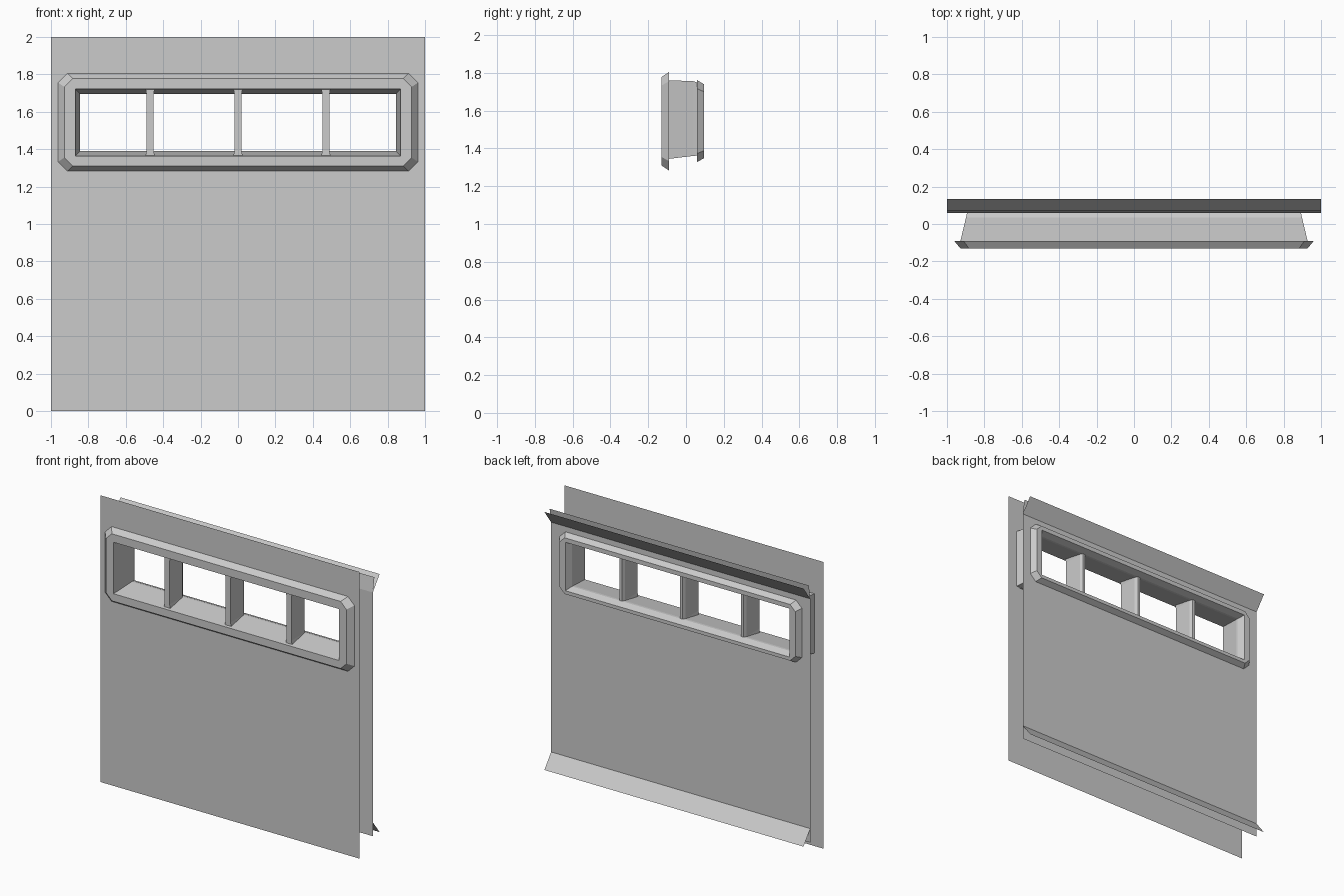
import bpy, bmesh

cube = bpy.data.objects.get("Cube")
if cube:
    bpy.data.objects.remove(cube, do_unlink=True)

grey = bpy.data.materials.new("panel grey")
grey.use_nodes = True
COLOUR = (0.6, 0.6, 0.6, 1)
grey.diffuse_color = COLOUR
grey.node_tree.nodes["Principled BSDF"].inputs["Base Color"].default_value = COLOUR


def ring(y, half, low, high, cut=0.0):
    """Rectangle with chamfered corners, standing at depth y."""
    pts = [(half, low + cut), (half, high - cut), (half - cut, high), (cut - half, high),
           (-half, high - cut), (-half, low + cut), (cut - half, low), (half - cut, low)]
    return [(x, y, z) for x, z in pts]


def loft(name, rings, closed=True, caps=False):
    """Skin a series of equal-length point rows."""
    bm = bmesh.new()
    rows = [[bm.verts.new(p) for p in r] for r in rings]
    n = len(rows[0])
    for a, b in zip(rows, rows[1:]):
        for i in range(n if closed else n - 1):
            j = (i + 1) % n
            bm.faces.new((a[i], a[j], b[j], b[i]))
    if caps:
        bm.faces.new(rows[0])
        bm.faces.new(rows[-1])
    bmesh.ops.remove_doubles(bm, verts=bm.verts, dist=1e-5)
    bmesh.ops.recalc_face_normals(bm, faces=bm.faces)
    mesh = bpy.data.meshes.new(name)
    bm.to_mesh(mesh)
    bm.free()
    mesh.materials.append(grey)
    obj = bpy.data.objects.new(name, mesh)
    bpy.context.collection.objects.link(obj)
    return obj


def strip(name, profile):
    """Sheet following a (y, z) profile across the full width."""
    return loft(name, [[(-1, y, z) for y, z in profile],
                       [(1, y, z) for y, z in profile]], closed=False)


# Front and back sheets, each with a window hole
FRONT, BACK = -0.09, 0.058
loft("front_wall", [ring(FRONT, 1, 0, 2), ring(FRONT, 0.9, 1.34, 1.74)])
loft("back_wall", [ring(BACK, 1, 0.1, 1.8), ring(BACK, 0.88, 1.36, 1.73)])

# Folded trims along the back sheet
strip("top_lip", [(BACK, 1.8), (0.075, 1.9)])
strip("top_trim", [(BACK, 1.8), (0.133, 1.9)])
strip("bottom_trim", [(BACK, 0.197), (0.133, 0.1)])

# Window surround: front frame, tapering reveal and back frame
loft("window_frame", [
    ring(FRONT, 0.962, 1.283, 1.805, 0.05),
    ring(-0.13, 0.928, 1.31, 1.778, 0.045),
    ring(-0.13, 0.87, 1.363, 1.722),
    ring(0.035, 0.845, 1.39, 1.695),
    ring(0.05, 0.845, 1.39, 1.695),
    ring(0.095, 0.865, 1.372, 1.71),
    ring(0.095, 0.91, 1.348, 1.74, 0.04),
    ring(BACK, 0.935, 1.328, 1.762, 0.045),
])

# Housing around the reveal, between the sheets
loft("window_housing", [ring(FRONT, 0.928, 1.345, 1.76),
                        ring(0.035, 0.898, 1.36, 1.757),
                        ring(BACK, 0.893, 1.362, 1.75)])

# Window bars with flared ends
for name, cx in (("left_bar", 0.47), ("middle_bar", 0), ("right_bar", -0.47)):
    rows = []
    for z, w in ((1.362, 0.025), (1.392, 0.019), (1.692, 0.019), (1.725, 0.025)):
        plan = [(-w, -0.11), (w, -0.11), (w, 0.03), (w * 0.5, 0.05), (-w * 0.5, 0.05), (-w, 0.03)]
        rows.append([(cx + x, y, z) for x, y in plan])
    loft(name, rows, caps=True)
